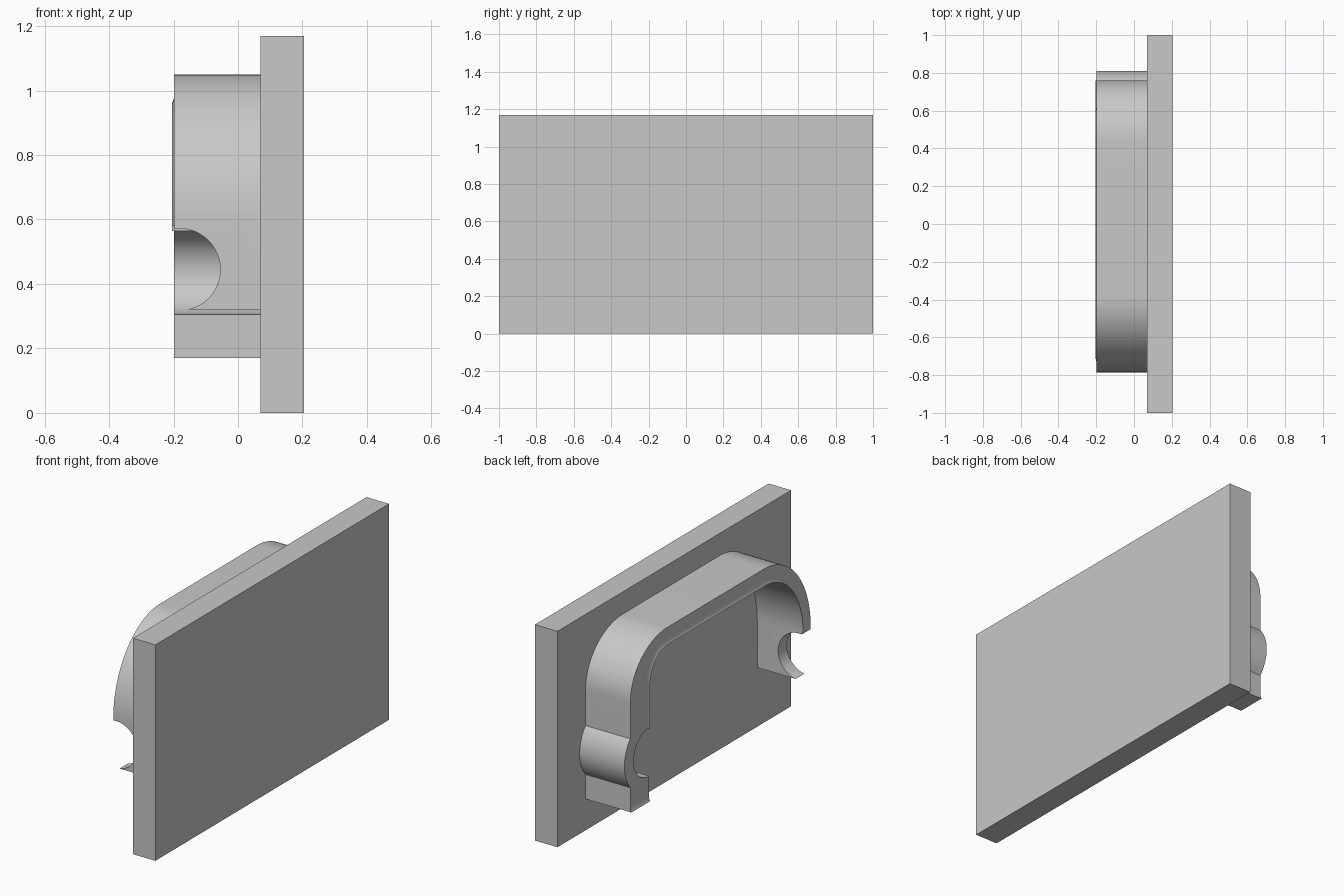
import bpy, bmesh, math
from mathutils import Vector

cube = bpy.data.objects.get("Cube")
if cube:
    bpy.data.objects.remove(cube, do_unlink=True)

grey = bpy.data.materials.new("light_grey")
grey.use_nodes = True
COLOUR = (0.58, 0.58, 0.58, 1)
grey.diffuse_color = COLOUR
grey.node_tree.nodes["Principled BSDF"].inputs["Base Color"].default_value = COLOUR

PLATE_X = 0.07
FRONT_X = -0.198
LIP_X = -0.205


def arc(cu, cv, ru, rv, a0, a1, n=24):
    """Points of an elliptical arc, angles in degrees."""
    out = []
    for i in range(n + 1):
        a = math.radians(a0 + (a1 - a0) * i / n)
        out.append((cu + ru * math.cos(a), cv + rv * math.sin(a)))
    return out


def finish(name, bm):
    bmesh.ops.recalc_face_normals(bm, faces=bm.faces)
    mesh = bpy.data.meshes.new(name)
    bm.to_mesh(mesh)
    bm.free()
    mesh.materials.append(grey)
    ob = bpy.data.objects.new(name, mesh)
    bpy.context.collection.objects.link(ob)
    return ob


def smooth(ob):
    bpy.ops.object.select_all(action='DESELECT')
    ob.select_set(True)
    bpy.context.view_layer.objects.active = ob
    bpy.ops.object.shade_smooth_by_angle(angle=math.radians(25))


def prism(name, points, start, depth):
    """Extrude a closed outline of 3D points along a vector."""
    bm = bmesh.new()
    face = bm.faces.new([bm.verts.new(Vector(p) + Vector(start)) for p in points])
    ext = bmesh.ops.extrude_face_region(bm, geom=[face])
    bmesh.ops.translate(bm, vec=depth,
                        verts=[v for v in ext["geom"] if isinstance(v, bmesh.types.BMVert)])
    return finish(name, bm)


def lip(name, path, width=0.028):
    """Small concave flare along the front edge of a (y, z) path."""
    bm = bmesh.new()
    rows = []
    for i, p in enumerate(path):
        a, b = Vector(path[max(i - 1, 0)]), Vector(path[min(i + 1, len(path) - 1)])
        t = (b - a).normalized()
        n = Vector((t.y, -t.x))
        row = [(FRONT_X + 0.002, p[0], p[1])]
        for f in (0, 0.25, 0.6, 1):
            q = Vector(p) + n * width * f
            row.append((LIP_X + (FRONT_X - LIP_X) * (1 - (1 - f) ** 2), q.x, q.y))
        rows.append([bm.verts.new(v) for v in row])
    for r, s in zip(rows, rows[1:]):
        for j in range(len(r) - 1):
            bm.faces.new((r[j], r[j + 1], s[j + 1], s[j]))
    smooth(finish(name, bm))


# Backing plate
prism("backing_plate", [(0, -1, 0), (0, 1, 0), (0, 1, 1.17), (0, -1, 1.17)],
      (PLATE_X, 0, 0), (0.135, 0, 0))

# Arched rim: outer edge from the back foot over the top to the front leg
half = math.degrees(math.acos(0.15 / 0.2))
outer = [(0.76, 0.17)]
outer += arc(0.61, 0.435, 0.2, 0.2, -half, half)
outer += arc(0.44, 0.76, 0.32, 0.29, 0, 90)
outer += arc(-0.385, 0.58, 0.4, 0.47, 90, 180)
outer += [(-0.785, 0.32)]

# Inner edge, running back from the front leg to the back foot
inner = arc(-0.385, 0.58, 0.325, 0.38, 180, 90)
inner += arc(0.45, 0.80, 0.15, 0.16, 90, 0)
inner += [(0.60, 0.565)]
socket = arc(0.60, 0.435, 0.13, 0.13, 90, -90)
socket = [(0.60 + (y - 0.60), z) for y, z in socket]
outline = outer + [(-0.71, 0.32)] + inner + socket[1:] + [(0.60, 0.17)]
rim = prism("arched_rim", [(0, y, z) for y, z in outline],
            (FRONT_X, 0, 0), (PLATE_X - FRONT_X, 0, 0))

# Round notch through the front leg
notch = [(-0.3, 0.57)] + arc(-0.182, 0.445, 0.127, 0.127, 90, -90, 32) + [(-0.3, 0.31)]
cutter = prism("notch_cutter", [(x, 0, z) for x, z in notch],
               (0, -0.9, 0), (0, 0.4, 0))
cutter.hide_render = True
cutter.hide_viewport = True
cut = rim.modifiers.new("notch", 'BOOLEAN')
cut.operation = 'DIFFERENCE'
cut.solver = 'EXACT'
cut.object = cutter
bpy.context.view_layer.update()
depsgraph = bpy.context.evaluated_depsgraph_get()
rim_mesh = bpy.data.meshes.new_from_object(rim.evaluated_get(depsgraph))
rim.modifiers.clear()
rim.data = rim_mesh
bpy.data.objects.remove(cutter, do_unlink=True)
smooth(rim)

# Flared lips along the inner edge and the foot
lip("inner_lip", [(y, z) for y, z in reversed(inner)])
lip("foot_lip", [(0.76, 0.17), (0.60, 0.17)])
